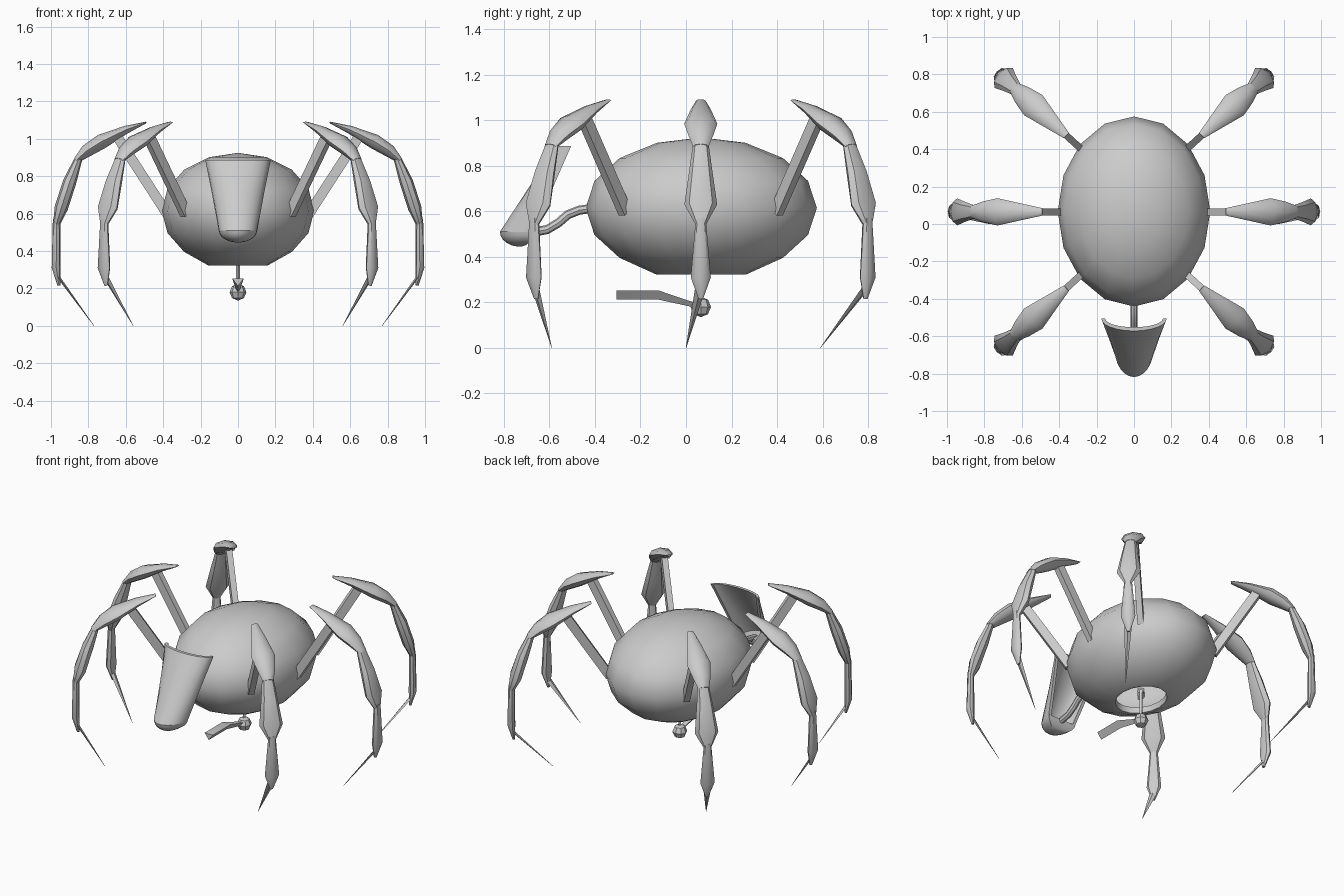
import bpy, bmesh, math
from mathutils import Vector, Matrix

if "Cube" in bpy.data.objects:
    bpy.data.objects.remove(bpy.data.objects["Cube"])

grey = bpy.data.materials.new("plain grey")
grey.diffuse_color = (0.6, 0.6, 0.6, 1)
grey.use_nodes = True
grey.node_tree.nodes["Principled BSDF"].inputs["Base Color"].default_value = grey.diffuse_color


def finish(name, bm, angle=40):
    bmesh.ops.recalc_face_normals(bm, faces=bm.faces)
    me = bpy.data.meshes.new(name)
    bm.to_mesh(me)
    bm.free()
    me.materials.append(grey)
    ob = bpy.data.objects.new(name, me)
    bpy.context.collection.objects.link(ob)
    bpy.ops.object.select_all(action='DESELECT')
    ob.select_set(True)
    bpy.context.view_layer.objects.active = ob
    bpy.ops.object.shade_smooth_by_angle(angle=math.radians(angle))
    return ob


def loft(bm, rings, start=True, end=True):
    """Skin a list of closed point rings, with optional end caps."""
    vs = [[bm.verts.new(p) for p in ring] for ring in rings]
    n = len(vs[0])
    for a, b in zip(vs, vs[1:]):
        for i in range(n):
            j = (i + 1) % n
            bm.faces.new((a[i], a[j], b[j], b[i]))
    if start:
        bm.faces.new(vs[0])
    if end:
        bm.faces.new(vs[-1])


def sections(path, sides=8, turn=0.0):
    """Rings across a path of (point, half width, half depth)."""
    pts = [Vector(p) for p, _, _ in path]
    rings = []
    for i, (_, w, d) in enumerate(path):
        t = (pts[min(i + 1, len(pts) - 1)] - pts[max(i - 1, 0)]).normalized()
        side = Vector((0, 1, 0)) if abs(t.y) < 0.6 else Vector((1, 0, 0))
        side = (side - t * side.dot(t)).normalized()
        up = t.cross(side)
        angles = [turn + math.tau * k / sides for k in range(sides)]
        rings.append([pts[i] + side * w * math.cos(a) + up * d * math.sin(a) for a in angles])
    return rings


# Body: hollow ellipsoid with a round, lipped opening underneath
def ring(scale, z):
    return [(0.408 * scale * math.cos(math.tau * k / 16),
             0.067 + 0.508 * scale * math.sin(math.tau * k / 16), z) for k in range(16)]


bm = bmesh.new()
body = [ring(math.sin(math.pi * k / 8), 0.615 + 0.31 * math.cos(math.pi * k / 8)) for k in range(1, 7)]
body += [ring(0.39, 0.323), ring(0.345, 0.323), ring(0.335, 0.36)]
loft(bm, body, end=False)
top = next(f for f in bm.faces if len(f.verts) == 16)
pole = bmesh.ops.poke(bm, faces=[top])["verts"][0]
pole.co = (0, 0.067, 0.925)
finish("body", bm)

# Neck: curved tube
bm = bmesh.new()
neck = [(-0.42, 0.612), (-0.47, 0.605), (-0.52, 0.585), (-0.56, 0.55), (-0.61, 0.52), (-0.72, 0.5)]
loft(bm, sections([((0, y, z), 0.02, 0.02) for y, z in neck]))
finish("neck", bm)


# Head: tapering half tube, open at the back, closed by a rounded nose
def arc(w, y, d, z):
    return [(w * math.cos(math.pi * k / 12), y - d * math.sin(math.pi * k / 12), z) for k in range(13)]


bm = bmesh.new()
shield = [(0.175, -0.505, 0.067, 0.887), (0.138, -0.587, 0.107, 0.70), (0.103, -0.67, 0.148, 0.51)]
t = 0.02
loft(bm, [arc(w, y, d, z) + arc(w - t, y, d - t, z)[::-1] for w, y, d, z in shield])
finish("head_shield", bm)
bm = bmesh.new()
nose = []
for k in range(6):
    a = math.radians(16 * k)
    s = math.cos(a)
    nose.append(arc(0.103 * s, -0.67 - 0.06 * (1 - s), 0.148 * s, 0.511 - 0.066 * math.sin(a)))
loft(bm, nose)
finish("head_nose", bm)

# Underside turret: stalk, ball and forward barrel
bm = bmesh.new()
loft(bm, sections([((0, 0.065, 0.39), 0.012, 0.012), ((0, 0.065, 0.18), 0.01, 0.01)], 4))
finish("turret_stalk", bm)
bm = bmesh.new()
bmesh.ops.create_uvsphere(bm, u_segments=8, v_segments=4, radius=0.045,
                          matrix=Matrix.Translation((0, 0.065, 0.18)))
finish("turret_ball", bm, 30)


def tri(y, z, w, h):
    return [(-w, y, z + h), (w, y, z + h), (0, y, z - h)]


bm = bmesh.new()
loft(bm, [tri(-0.305, 0.232, 0.03, 0.02), tri(-0.12, 0.232, 0.03, 0.02), tri(0.05, 0.185, 0.012, 0.01)])
finish("turret_barrel", bm)

# Legs: one design turned about the body, in (radius, height) coordinates
PARTS = {
    "upper_leg": [(0.49, 1.088, 0.02, 0.004), (0.60, 1.048, 0.044, 0.022), (0.73, 0.985, 0.073, 0.04),
                  (0.81, 0.935, 0.055, 0.034), (0.865, 0.885, 0.034, 0.016)],
    "middle_leg": [(0.85, 0.90, 0.034, 0.02), (0.90, 0.77, 0.052, 0.036), (0.945, 0.63, 0.072, 0.036),
                   (0.972, 0.54, 0.022, 0.018)],
    "lower_leg": [(0.97, 0.57, 0.022, 0.02), (0.972, 0.31, 0.044, 0.024), (0.957, 0.215, 0.01, 0.008)],
}
for side, flip in (("right", 0), ("left", 1)):
    for place, angle, y in (("front", -42.5, -0.012), ("mid", 0, 0.065), ("rear", 42.5, 0.142)):
        turn = Matrix.Translation((0, y, 0)) @ Matrix.Rotation(math.radians(angle), 4, 'Z')
        if flip:
            turn = Matrix.Scale(-1, 4, (1, 0, 0)) @ turn
        tag = f"{side}_{place}_"
        for name, prof in PARTS.items():
            bm = bmesh.new()
            loft(bm, sections([((r, 0, z), w, d) for r, z, w, d in prof]))
            bm.transform(turn)
            finish(tag + name, bm)
        # Square strut from body to upper leg
        bm = bmesh.new()
        loft(bm, sections([((0.378, 0, 0.597), 0.026, 0.038), ((0.645, 0, 1.01), 0.026, 0.038)],
                          4, math.pi / 4))
        bm.transform(turn)
        finish(tag + "strut", bm, 30)
        # Thin claw tapering to a point on the ground
        tip = Vector((0.77, 0, 0.0)) if place == "mid" else Vector((0.56, math.copysign(0.59, angle), 0.0))
        if flip:
            tip.x = -tip.x
        tip = turn.inverted() @ tip
        bm = bmesh.new()
        loft(bm, sections([((0.966, 0, 0.27), 0.024, 0.008), (tip, 0.001, 0.001)], 4))
        bm.transform(turn)
        finish(tag + "claw", bm, 30)
